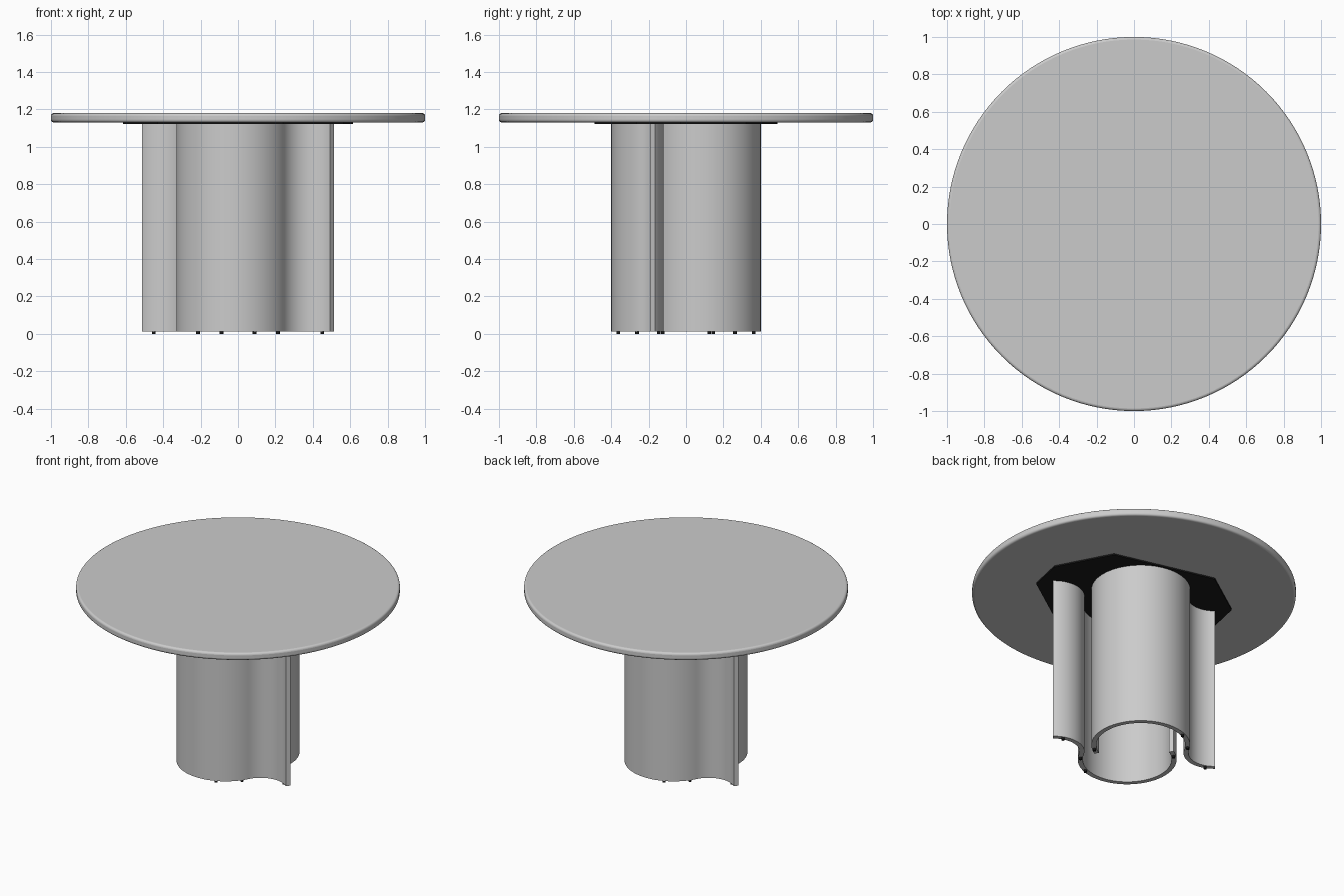
import bpy, bmesh
from math import radians, sin, cos, pi

if "Cube" in bpy.data.objects:
    bpy.data.objects.remove(bpy.data.objects["Cube"])

Z0, Z1, ZP, ZT = 0.014, 1.122, 1.131, 1.18
T = 0.03                      # sheet thickness
R, C = 0.29, (-0.025, -0.095)  # main arc of a pedestal sheet
END, BEND = 120, 332.5        # main arc start and inflection angles
RW = 0.175                    # flared wing arc
a = radians(BEND)
CW = (C[0] + (R + RW) * cos(a), C[1] + (R + RW) * sin(a))

black = bpy.data.materials.new("black_metal")
black.diffuse_color = (0.01, 0.01, 0.01, 1)
black.use_nodes = True
black.node_tree.nodes["Principled BSDF"].inputs["Base Color"].default_value = black.diffuse_color


def add_object(name, bm, mat=None, smooth=True):
    bmesh.ops.recalc_face_normals(bm, faces=bm.faces)
    me = bpy.data.meshes.new(name)
    bm.to_mesh(me)
    bm.free()
    ob = bpy.data.objects.new(name, me)
    bpy.context.collection.objects.link(ob)
    if mat:
        me.materials.append(mat)
    bpy.ops.object.select_all(action='DESELECT')
    ob.select_set(True)
    bpy.context.view_layer.objects.active = ob
    if smooth:
        bpy.ops.object.shade_smooth_by_angle(angle=radians(35))
    return ob


def prism(name, outline, z0, z1, mat=None, smooth=True):
    bm = bmesh.new()
    f = bm.faces.new([bm.verts.new((x, y, z0)) for x, y in outline])
    ext = bmesh.ops.extrude_face_region(bm, geom=[f])
    top = [v for v in ext['geom'] if isinstance(v, bmesh.types.BMVert)]
    bmesh.ops.translate(bm, verts=top, vec=(0, 0, z1 - z0))
    return add_object(name, bm, mat, smooth)


def polar(c, r, deg):
    return (c[0] + r * cos(radians(deg)), c[1] + r * sin(radians(deg)))


def s_curve(offset):
    # main arc, then a reversed arc flaring out to the wing tip
    n, m = 56, 28
    pts = [polar(C, R + offset, END + (BEND - END) * i / n) for i in range(n + 1)]
    pts += [polar(CW, RW - offset, BEND - 180 + (49 - BEND + 180) * i / m)
            for i in range(1, m + 1)]
    return pts


outline = s_curve(T / 2) + s_curve(-T / 2)[::-1]
foot_spots = [polar(C, R, 131), polar(C, R, 293), polar(C, R, 325), polar(CW, RW, 69)]

# Two S-shaped pedestal sheets with floor glides, half a turn apart
for side, s in (("front", 1), ("back", -1)):
    prism(side + "_pedestal_sheet", [(s * x, s * y) for x, y in outline], Z0, Z1)
    for i, (x, y) in enumerate(foot_spots):
        ring = [polar((s * x, s * y), 0.01, k * 30) for k in range(12)]
        prism(f"{side}_glide_{i + 1}", ring, 0, Z0 + 0.001, black)

# Eight-sided mounting plate
half = [(0.565, -0.265), (0.615, -0.03), (0.43, 0.32), (-0.24, 0.49)]
prism("mounting_plate", half + [(-x, -y) for x, y in half], Z1, ZP, black, False)

# Round tabletop with softened rim
top = prism("tabletop", [polar((0, 0), 1, k * 360 / 128) for k in range(128)], ZP, ZT)
bev = top.modifiers.new("rim", 'BEVEL')
bev.width, bev.segments, bev.limit_method = 0.014, 4, 'ANGLE'
bev.angle_limit = radians(40)
